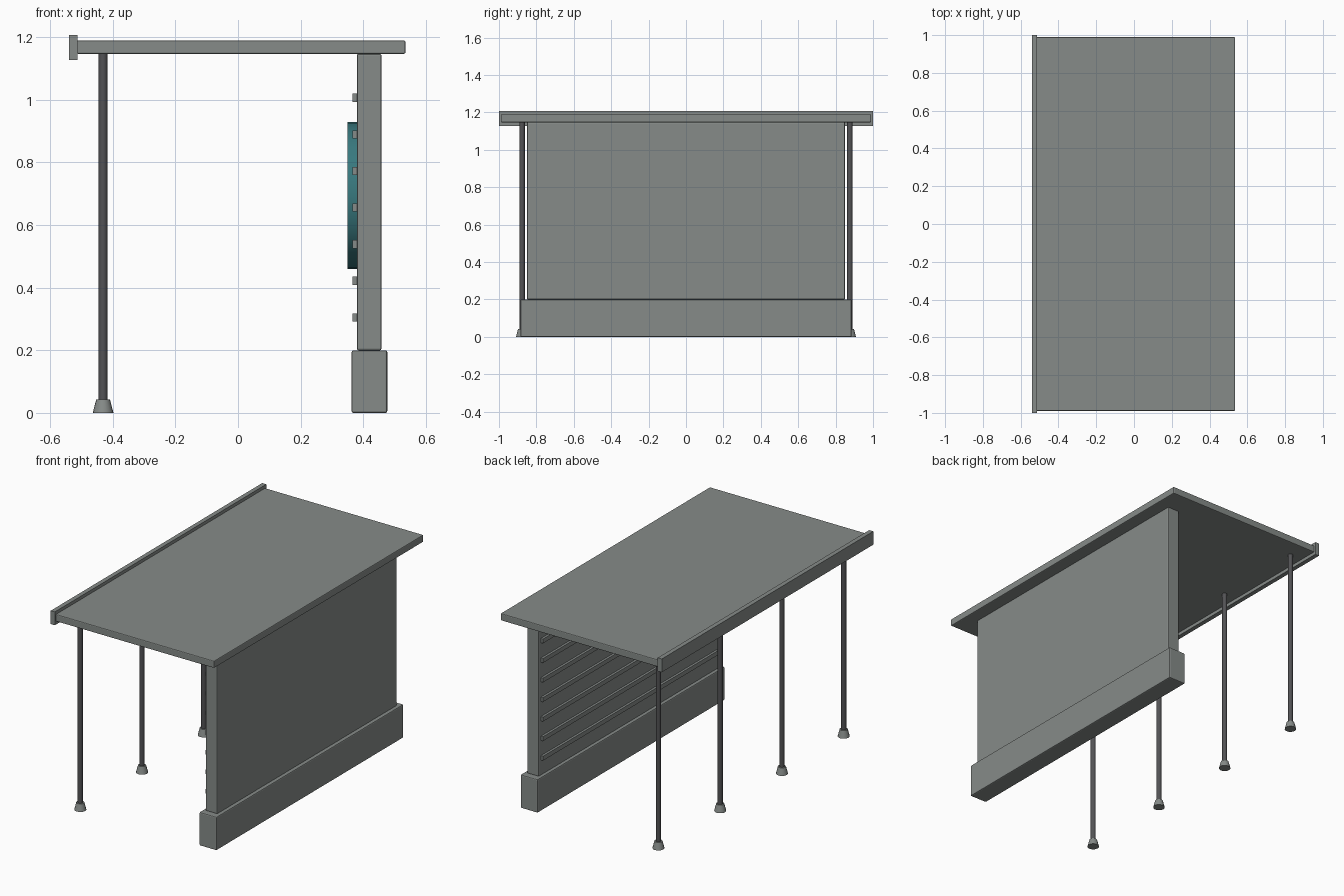
import bpy, math

cube = bpy.data.objects.get("Cube")
if cube:
    bpy.data.objects.remove(cube, do_unlink=True)


def material(name, rgb):
    m = bpy.data.materials.new(name)
    m.use_nodes = True
    m.diffuse_color = (*rgb, 1)
    m.node_tree.nodes["Principled BSDF"].inputs["Base Color"].default_value = (*rgb, 1)
    return m


grey = material("concrete grey", (0.24, 0.26, 0.25))
dark = material("dark steel", (0.085, 0.085, 0.09))
teal = material("teal", (0.04, 0.19, 0.21))


def box(name, lo, hi, mat, bevel=0):
    mid = [(a + b) / 2 for a, b in zip(lo, hi)]
    bpy.ops.mesh.primitive_cube_add(size=1, location=mid)
    ob = bpy.context.object
    ob.name = name
    ob.scale = [b - a for a, b in zip(lo, hi)]
    bpy.ops.object.transform_apply(location=False, rotation=False, scale=True)
    ob.data.materials.append(mat)
    if bevel:
        mod = ob.modifiers.new("soft edges", "BEVEL")
        mod.width = bevel
        mod.segments = 2
    return ob


def round_part(name, loc, r_low, r_top, depth, mat, sides=16, rot=(0, 0, 0)):
    bpy.ops.mesh.primitive_cone_add(vertices=sides, radius1=r_low, radius2=r_top,
                                    depth=depth, location=loc, rotation=rot)
    ob = bpy.context.object
    ob.name = name
    ob.data.materials.append(mat)
    bpy.ops.object.shade_smooth_by_angle(angle=math.radians(30))
    return ob


# Roof and its front fascia
box("roof", (-0.515, -0.99, 1.147), (0.535, 0.99, 1.19), grey, 0.005)
box("fascia", (-0.54, -1, 1.128), (-0.513, 1, 1.208), grey)

# Rear wall on its plinth
box("wall", (0.38, -0.85, 0.2), (0.458, 0.85, 1.147), grey, 0.005)
box("plinth", (0.363, -0.885, 0), (0.477, 0.885, 0.2), grey, 0.006)

# Horizontal slats on the inner face of the wall
for i in range(7):
    z = 0.305 + i * 0.117
    box(f"slat_{i + 1}", (0.366, -0.83, z - 0.013), (0.384, 0.83, z + 0.013), grey)

# Round sign plate on the wall
round_part("round_sign", (0.367, -0.5, 0.695), 0.235, 0.235, 0.034, teal, 32,
           (0, math.pi / 2, 0))

# Posts with flared feet
for i in range(4):
    y = -0.876 + i * 0.584
    round_part(f"post_{i + 1}", (-0.431, y, 0.594), 0.0145, 0.0145, 1.108, dark)
    round_part(f"foot_{i + 1}", (-0.431, y, 0.0215), 0.033, 0.022, 0.043, grey)
